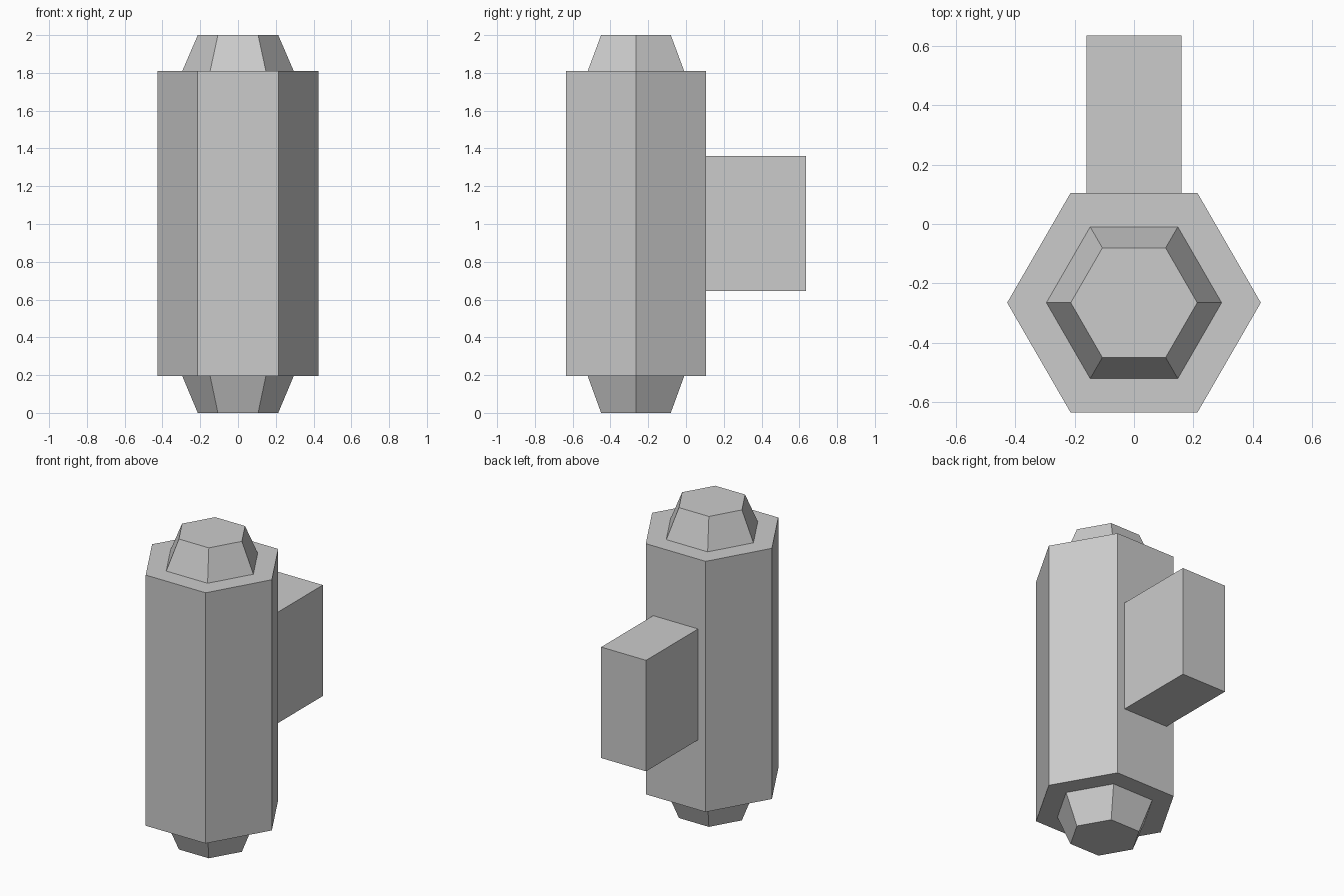
import bpy
from math import tau

cube = bpy.data.objects.get("Cube")
if cube:
    bpy.data.objects.remove(cube, do_unlink=True)

# Single plain grey
grey = bpy.data.materials.new("light_grey")
grey.use_nodes = True
colour = (0.6, 0.6, 0.6, 1)
grey.diffuse_color = colour
grey.node_tree.nodes["Principled BSDF"].inputs["Base Color"].default_value = colour

AXIS_Y = -0.265


def hex_part(name, r_bottom, r_top, z0, z1):
    """Six-sided prism or frustum with a corner pointing along +x."""
    bpy.ops.mesh.primitive_cone_add(
        vertices=6, radius1=r_bottom, radius2=r_top, depth=z1 - z0,
        location=(0, AXIS_Y, (z0 + z1) / 2), rotation=(0, 0, tau / 12))
    finish(name)


def finish(name):
    obj = bpy.context.object
    obj.name = name
    obj.data.materials.append(grey)
    bpy.ops.object.transform_apply(location=False, rotation=True, scale=True)


# Hexagonal column with tapered end caps
hex_part("column", 0.427, 0.427, 0.195, 1.81)
hex_part("bottom_cap", 0.213, 0.295, 0, 0.195)
hex_part("top_cap", 0.295, 0.213, 1.81, 2)

# Mounting block on the back
bpy.ops.mesh.primitive_cube_add(size=1, location=(0, 0.37, 1.003))
bpy.context.object.scale = (0.32, 0.53, 0.715)
finish("mounting_block")
